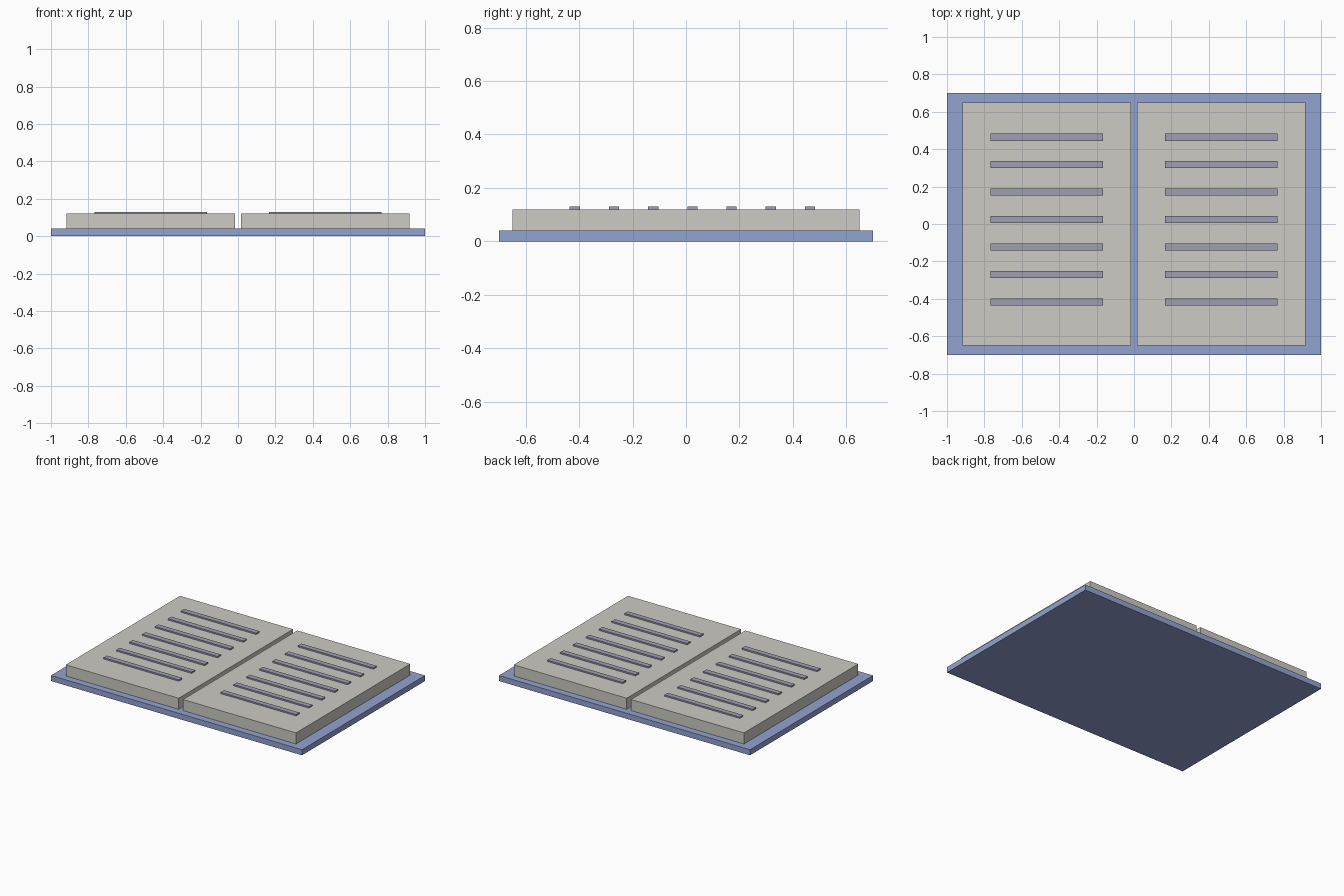
import bpy

if "Cube" in bpy.data.objects:
    bpy.data.objects.remove(bpy.data.objects["Cube"])

def material(name, rgb):
    m = bpy.data.materials.new(name)
    m.diffuse_color = (*rgb, 1.0)
    m.use_nodes = True
    m.node_tree.nodes["Principled BSDF"].inputs["Base Color"].default_value = m.diffuse_color
    return m

BLUE = material("cover blue", (0.296, 0.371, 0.638))
PAPER = material("paper grey", (0.604, 0.597, 0.546))
INK = material("ink grey", (0.342, 0.342, 0.445))

def box(name, x, y, z, mat):
    """Box from (min, max) ranges on each axis."""
    bpy.ops.mesh.primitive_cube_add(
        size=1, location=[(a + b) / 2 for a, b in (x, y, z)])
    ob = bpy.context.object
    ob.name = name
    ob.scale = [b - a for a, b in (x, y, z)]
    bpy.ops.object.transform_apply(location=False, rotation=False, scale=True)
    ob.data.materials.append(mat)
    return ob

# Cover board under the open book
box("cover", (-1, 1), (-0.7, 0.7), (0, 0.04), BLUE)

PAGE_TOP = 0.12
for side, cx in (("left", -0.467), ("right", 0.467)):
    # Page block
    box(f"{side}_pages", (cx - 0.45, cx + 0.45), (-0.65, 0.65), (0.04, PAGE_TOP), PAPER)
    # Raised bars standing for lines of writing
    for i in range(7):
        y = 0.464 - i * 0.1467
        box(f"{side}_line_{i + 1}", (cx - 0.3, cx + 0.3),
            (y - 0.019, y + 0.019), (PAGE_TOP - 0.001, 0.13), INK)
